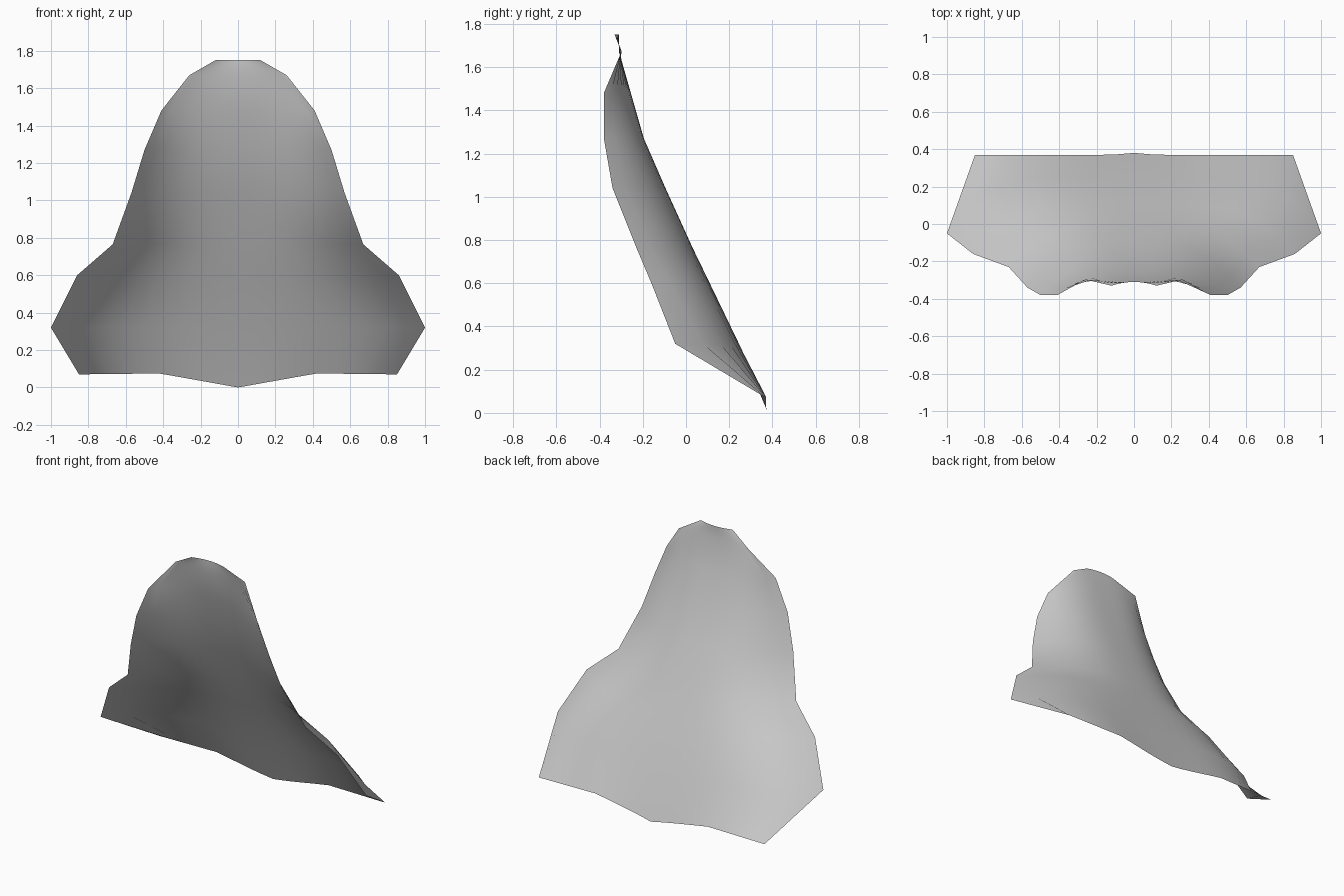
import bpy, bmesh

cube = bpy.data.objects.get("Cube")
if cube:
    bpy.data.objects.remove(cube)

# Cloth colour
cloth = bpy.data.materials.new("soft_grey_cloth")
cloth.use_nodes = True
grey = (0.6, 0.6, 0.6, 1)
cloth.diffuse_color = grey
cloth.node_tree.nodes["Principled BSDF"].inputs["Base Color"].default_value = grey

# Cross-sections from hem to collar:
# edge x, edge y, edge z, spine y, how late the side curls forward
ROWS = [
    (0.85, 0.37, 0.07, 0.37, 2),
    (1.00, -0.05, 0.32, 0.245, 5.5),
    (0.86, -0.16, 0.60, 0.11, 3.6),
    (0.67, -0.23, 0.765, 0.03, 2.7),
    (0.57, -0.34, 1.04, -0.095, 2.7),
    (0.50, -0.38, 1.27, -0.195, 3),
    (0.41, -0.38, 1.48, -0.255, 3),
    (0.26, -0.297, 1.67, -0.31, 2),
    (0.12, -0.33, 1.75, -0.31, 2),
]
HALF = 10


def section(bm, row, is_hem):
    """One row of points across the cape, mirrored about the spine."""
    ex, ey, ez, cy, power = row
    points = []
    for i in range(-HALF, HALF + 1):
        u = i / HALF
        x = ex * u
        y = cy + (ey - cy) * abs(u) ** power
        z = ez
        if is_hem:
            # The hem dips to a point at the middle
            z += 0.01 * (1 - abs(u)) - 0.08 * max(0, 1 - abs(x) / 0.42)
            y += 0.01 * max(0, 1 - abs(x) / 0.12)
        points.append(bm.verts.new((x, y, z)))
    return points


# Cape sheet
bm = bmesh.new()
rows = [section(bm, row, n == 0) for n, row in enumerate(ROWS)]
for low, high in zip(rows, rows[1:]):
    for i in range(2 * HALF):
        bm.faces.new((low[i + 1], low[i], high[i], high[i + 1]))
for face in bm.faces:
    face.smooth = True

mesh = bpy.data.meshes.new("cape")
bm.to_mesh(mesh)
bm.free()
mesh.materials.append(cloth)
cape = bpy.data.objects.new("cape", mesh)
bpy.context.collection.objects.link(cape)
